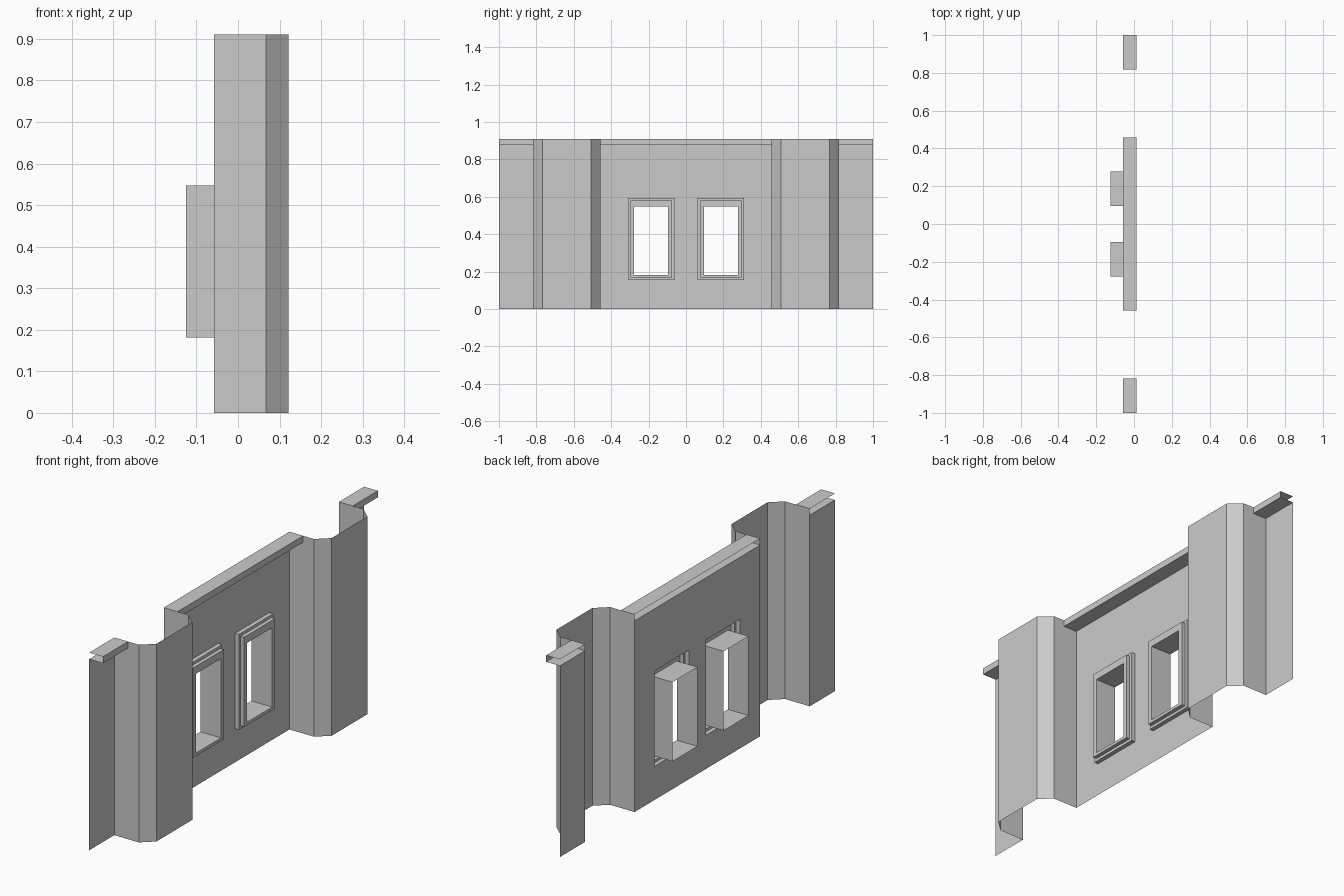
import bpy

if "Cube" in bpy.data.objects:
    bpy.data.objects.remove(bpy.data.objects["Cube"])

BACK, MID, FRONT, LIP = -0.058, 0.067, 0.122, 0.012   # depths along x
TOP, SHELF = 0.91, 0.88                               # heights
BAY = 0.457                                           # half width of the window bay
END = 0.817                                           # inner edge of the end strips
WIN_Y = 0.186                                         # window centre


def make(name, verts, faces):
    me = bpy.data.meshes.new(name)
    me.from_pydata(verts, [], faces)
    me.update()
    ob = bpy.data.objects.new(name, me)
    bpy.context.collection.objects.link(ob)
    return ob


def loft(name, rows, closed=False):
    """Skin consecutive rows of points with quads."""
    n = len(rows[0])
    verts = [p for r in rows for p in r]
    faces = []
    for j in range(len(rows) - 1):
        for i in range(n if closed else n - 1):
            k = (i + 1) % n
            faces.append((j * n + i, j * n + k, (j + 1) * n + k, (j + 1) * n + i))
    return make(name, verts, faces)


def ring(x, half, z0, z1, cy):
    return [(x, cy - half, z0), (x, cy + half, z0), (x, cy + half, z1), (x, cy - half, z1)]


# Window frame outline: the hole cut in the wall
HALF, Z0, Z1 = 0.125, 0.155, 0.594

# Window bay wall with two holes
ys = [-BAY, -WIN_Y - HALF, -WIN_Y + HALF, WIN_Y - HALF, WIN_Y + HALF, BAY]
zs = [0, Z0, Z1, SHELF]
verts = [(BACK, y, z) for z in zs for y in ys]
n = len(ys)
faces = [(j * n + i, j * n + i + 1, (j + 1) * n + i + 1, (j + 1) * n + i)
         for j in range(3) for i in range(n - 1) if not (j == 1 and i in (1, 3))]
make("window_wall", verts, faces)

# Hollow chamfered pilasters
for side, a, b in (("left", -END, -BAY), ("right", BAY, END)):
    c = 0.05
    prof = [(BACK, a), (MID, a), (FRONT, a + c), (FRONT, b - c), (MID, b), (BACK, b)]
    loft("pilaster_" + side, [[(x, y, z) for x, y in prof] for z in (0, TOP)])

# Narrow wall strips at both ends
for side, a, b in (("left", -1, -END), ("right", END, 1)):
    loft("end_strip_" + side, [[(BACK, a, z), (BACK, b, z)] for z in (0, SHELF)])

# Top ledges, open towards the back
lip = [(BACK, SHELF), (LIP, SHELF), (LIP, TOP), (BACK, TOP)]
for name, a, b in (("left", -1, -END), ("middle", -BAY, BAY), ("right", END, 1)):
    loft("top_ledge_" + name, [[(x, a, z), (x, b, z)] for x, z in lip])

# Stepped window frames with a tunnel running out behind the wall
for side, cy in (("left", -WIN_Y), ("right", WIN_Y)):
    steps = [(BACK, HALF, Z0, Z1), (-0.038, HALF, Z0, Z1),
             (-0.038, 0.112, 0.168, 0.581), (-0.02, 0.112, 0.168, 0.581),
             (-0.02, 0.091, 0.182, 0.547), (-0.125, 0.091, 0.182, 0.547)]
    loft("window_frame_" + side, [ring(*s, cy) for s in steps], closed=True)
